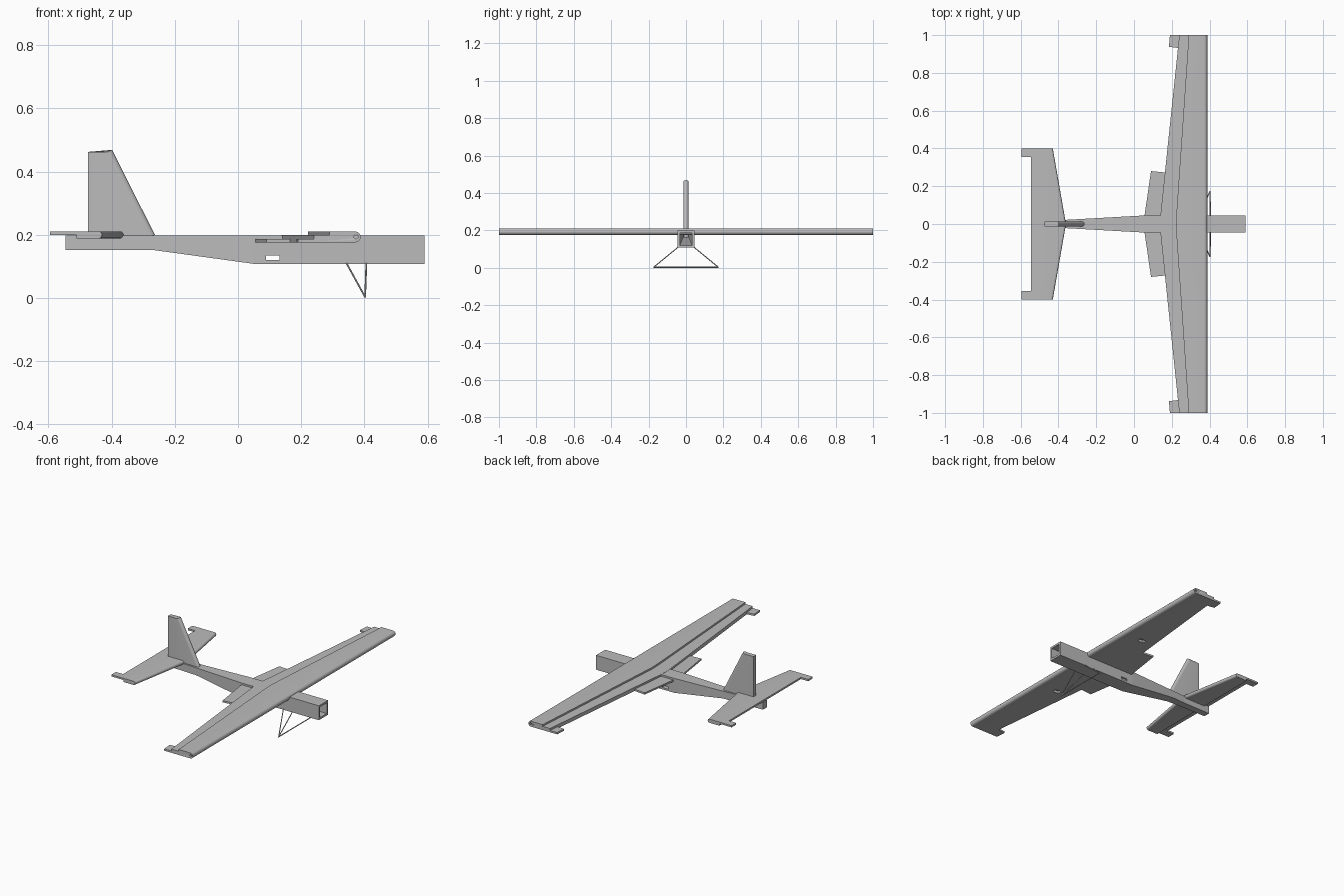
import bpy, bmesh, math
from mathutils import Vector

cube = bpy.data.objects.get("Cube")
if cube:
    bpy.data.objects.remove(cube, do_unlink=True)

grey = bpy.data.materials.new("plain grey")
grey.use_nodes = True
grey.diffuse_color = (0.5, 0.5, 0.5, 1)
grey.node_tree.nodes["Principled BSDF"].inputs["Base Color"].default_value = (0.5, 0.5, 0.5, 1)


def loft(name, rings, smooth=True):
    """Skin a list of equal-length point rings and cap both ends."""
    bm = bmesh.new()
    loops = [[bm.verts.new(p) for p in ring] for ring in rings]
    n = len(loops[0])
    for a, b in zip(loops, loops[1:]):
        for i in range(n):
            j = (i + 1) % n
            bm.faces.new((a[i], a[j], b[j], b[i]))
    bm.faces.new(loops[0])
    bm.faces.new(loops[-1])
    bmesh.ops.recalc_face_normals(bm, faces=bm.faces)
    mesh = bpy.data.meshes.new(name)
    bm.to_mesh(mesh)
    bm.free()
    mesh.materials.append(grey)
    obj = bpy.data.objects.new(name, mesh)
    bpy.context.collection.objects.link(obj)
    if smooth:
        activate(obj)
        bpy.ops.object.shade_smooth_by_angle(angle=math.radians(30))
    return obj


def activate(obj):
    bpy.ops.object.select_all(action="DESELECT")
    obj.select_set(True)
    bpy.context.view_layer.objects.active = obj


def plate(name, outline, z0, z1):
    return loft(name, [[(x, y, z) for x, y in outline] for z in (z0, z1)], False)


def box(name, centre, size):
    cx, cy, cz = centre
    sx, sy, sz = (s / 2 for s in size)
    corners = [(cx - sx, cy - sy), (cx + sx, cy - sy), (cx + sx, cy + sy), (cx - sx, cy + sy)]
    return plate(name, corners, cz - sz, cz + sz)


def rod(name, start, end, radius, sides=8):
    start, end = Vector(start), Vector(end)
    turn = (end - start).to_track_quat("Z", "Y")
    ring = [turn @ Vector((radius * math.cos(t), radius * math.sin(t), 0))
            for t in (2 * math.pi * i / sides for i in range(sides))]
    return loft(name, [[p + v for v in ring] for p in (start, end)])


def cut(target, cutter):
    mod = target.modifiers.new("cut", "BOOLEAN")
    mod.operation, mod.solver, mod.object = "DIFFERENCE", "EXACT", cutter
    activate(target)
    bpy.ops.object.modifier_apply(modifier=mod.name)
    bpy.data.objects.remove(cutter, do_unlink=True)


def nose_arc(front, radius, steps=10):
    """Half circle bulging to +x, from the upper to the lower side."""
    angles = [math.pi / 2 - math.pi * i / steps for i in range(steps + 1)]
    return [(front - radius + radius * math.cos(t), radius * math.sin(t)) for t in angles]


# Hollow fuselage: outer skin from tail to nose, then back along the inside
def frame(x, half, low, wall=0.0):
    h, z0, z1 = half - wall, low + wall, 0.198 - wall
    return [(x, -h, z0), (x, h, z0), (x, h, z1), (x, -h, z1)]


stations = [(-0.545, 0.02, 0.152), (-0.36, 0.022, 0.152), (-0.27, 0.027, 0.152),
            (0.05, 0.045, 0.108), (0.59, 0.045, 0.108)]
inside = [(max(x, -0.53), h, z) for x, h, z in reversed(stations)]
fuselage = loft("fuselage", [frame(*s) for s in stations]
                + [frame(*s, wall=0.012) for s in inside], False)
cut(fuselage, box("slot_cutter", (0.11, 0, 0.127), (0.042, 0.3, 0.015)))


# Wing: stepped sheet section with a round leading edge
def wing_section(y, trail, step):
    arc = [(x, 0.193 + z) for x, z in nose_arc(0.388, 0.017)]
    pts = [(trail, 0.176), (trail, 0.199), (step, 0.199), (step, 0.21)] + arc
    return [(x, y, z) for x, z in pts]


half_wing = [(1.0, 0.24, 0.29), (0.045, 0.14, 0.224), (0.0, 0.138, 0.222)]
spans = [(-y, t, s) for y, t, s in half_wing] + [half_wing[1], half_wing[0]]
wing = loft("wing", [wing_section(*s) for s in spans])
cut(wing, rod("spar_cutter", (0.373, -1.1, 0.194), (0.373, 1.1, 0.194), 0.007, 12))

for side, s in (("left", 1), ("right", -1)):
    cut(wing, box("bay_cutter", (0.26, s * 0.38, 0.18), (0.04, 0.028, 0.024)))
    plate("flap_" + side, [(0.055, s * 0.04), (0.09, s * 0.28), (0.17, s * 0.272),
                           (0.16, s * 0.04)], 0.176, 0.187)
    plate("wing_tip_tab_" + side, [(0.19, s), (0.185, s * 0.938), (0.25, s * 0.93),
                                   (0.25, s)], 0.176, 0.187)
    plate("tailplane_tab_" + side, [(-0.595, s * 0.4), (-0.595, s * 0.355),
                                    (-0.54, s * 0.355), (-0.54, s * 0.4)], 0.2, 0.211)


# Tailplane: two stacked sheets with a swept round leading edge
def tail_section(y, front):
    arc = [(x, 0.1995 + z) for x, z in nose_arc(front, 0.0115)]
    pts = arc + [(-0.51, 0.188), (-0.51, 0.2), (-0.545, 0.2), (-0.545, 0.211)]
    return [(x, y, z) for x, z in pts]


loft("tailplane", [tail_section(y, f) for y, f in ((-0.4, -0.43), (0, -0.36), (0.4, -0.43))])


# Fin: upright sheet with a raked round leading edge
def fin_section(z, front):
    arc = [(x, y, z + 0.5 * (x - front + 0.0135)) for x, y in nose_arc(front, 0.0135)]
    return arc + [(-0.475, -0.0135, z), (-0.475, 0.0135, z)]


loft("fin", [fin_section(0.193, -0.263), fin_section(0.462, -0.398)])

# Wire landing gear
for side, s in (("left", 1), ("right", -1)):
    foot = (0.402, s * 0.173, 0.003)
    rod("rear_strut_" + side, (0.342, s * 0.04, 0.112), foot, 0.0027)
    rod("front_strut_" + side, (0.406, s * 0.04, 0.112), foot, 0.0027)
rod("axle_wire", (0.402, -0.175, 0.003), (0.402, 0.175, 0.003), 0.003)
